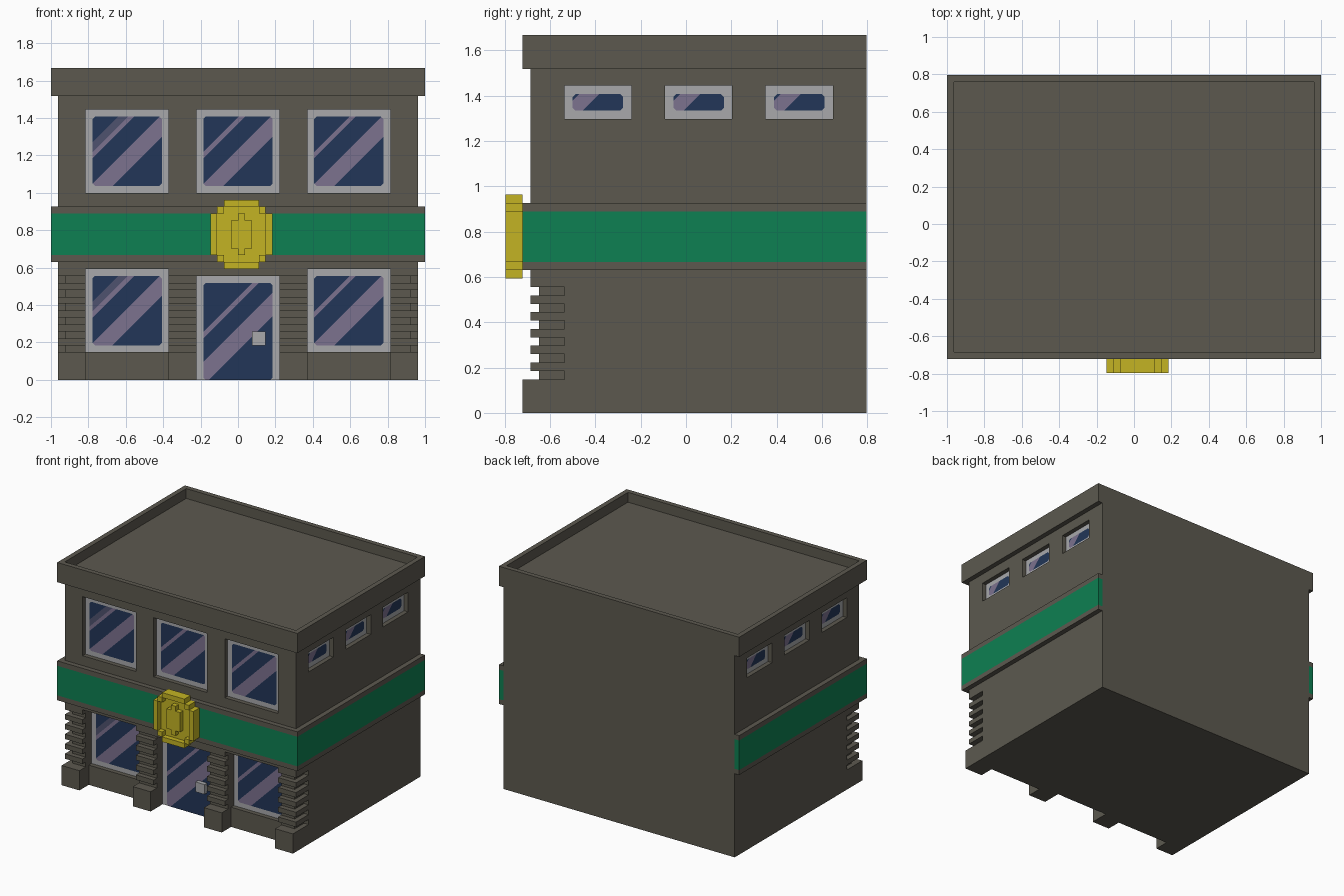
import bpy, bmesh, math
from mathutils import Matrix, Vector

if "Cube" in bpy.data.objects:
    bpy.data.objects.remove(bpy.data.objects["Cube"], do_unlink=True)

U = 1 / 27          # one building module
Y0 = 21.5           # modules from the foremost plane to the centre


def material(name, rgb):
    lin = [((c / 255 + 0.055) / 1.055) ** 2.4 for c in rgb] + [1]
    m = bpy.data.materials.new(name)
    m.diffuse_color = lin
    m.use_nodes = True
    m.node_tree.nodes["Principled BSDF"].inputs["Base Color"].default_value = lin
    return m


WALL = material("warm grey wall", (92, 89, 79))
GREEN = material("green band", (13, 128, 82))
GOLD = material("gold", (196, 180, 36))
FRAME = material("light grey frame", (168, 169, 171))
NAVY = material("navy glass", (34, 54, 88))
MAUVE = material("mauve reflection", (124, 114, 143))
DIM = material("dim reflection", (78, 82, 110))


def finish(name, bm, mats):
    """Turn a bmesh in modules (y counted from the front) into an object."""
    bmesh.ops.transform(bm, matrix=Matrix.Scale(U, 4) @ Matrix.Translation((0, -Y0, 0)),
                        verts=bm.verts)
    me = bpy.data.meshes.new(name)
    bm.to_mesh(me)
    bm.free()
    for m in mats:
        me.materials.append(m)
    ob = bpy.data.objects.new(name, me)
    bpy.context.collection.objects.link(ob)
    return ob


def add_box(bm, x0, x1, y0, y1, z0, z1):
    mat = (Matrix.Translation(((x0 + x1) / 2, (y0 + y1) / 2, (z0 + z1) / 2))
           @ Matrix.Diagonal((x1 - x0, y1 - y0, z1 - z0, 1)))
    bmesh.ops.create_cube(bm, size=1, matrix=mat)


def boxes(name, dims, *mats):
    bm = bmesh.new()
    for d in dims:
        add_box(bm, *d)
    return finish(name, bm, mats)


def cut(ob, dims):
    """Carve a group of separate boxes out of an object."""
    tool = boxes("cutter", dims, *ob.data.materials)
    tool.hide_render = True
    mod = ob.modifiers.new("cut", "BOOLEAN")
    mod.operation, mod.solver, mod.object = "DIFFERENCE", "EXACT", tool
    dg = bpy.context.evaluated_depsgraph_get()
    dg.update()
    new = bpy.data.meshes.new_from_object(ob.evaluated_get(dg))
    ob.modifiers.clear()
    ob.data = new
    bpy.data.objects.remove(tool, do_unlink=True)


def glass(name, origin, w, h, stripes, turn=0):
    """Pane with clipped corners, cut along diagonals into coloured stripes."""
    bm = bmesh.new()
    c = 0.35
    pts = [(c, 0), (w - c, 0), (w, c), (w, h - c), (w - c, h), (c, h), (0, h - c), (0, c)]
    bm.faces.new([bm.verts.new((x, 0, z)) for x, z in pts])
    for lo, hi, _ in stripes:
        for k in (lo, hi):
            bmesh.ops.bisect_plane(bm, geom=bm.verts[:] + bm.edges[:] + bm.faces[:],
                                   plane_co=(0, 0, k), plane_no=(-1, 0, 1))
    for f in bm.faces:
        p = f.calc_center_median()
        for lo, hi, idx in stripes:
            if lo < p.z - p.x < hi:
                f.material_index = idx
    bmesh.ops.transform(bm, verts=bm.verts, matrix=Matrix.Translation(Vector(origin))
                        @ Matrix.Rotation(math.radians(turn), 4, "Z"))
    return finish(name, bm, [NAVY, MAUVE, DIM])


# Main walls, carved from one block
walls = boxes("walls", [(-26, 26, 2, 43, 0, 41)], WALL)
SIDE_Y = (7, 19, 31)
cut(walls, [(-30, 30, 0, 3, 4, 50)])                                   # above the plinths
cut(walls, [(-22, -10, 0, 5, -1, 16), (10, 22, 0, 5, -1, 16),          # ground floor bays
            (-6, 6, 0, 6, -1, 15)])
cut(walls, [(x, x + 12, 0, 6, 4, 16) for x in (-22, 10)])              # lower windows
cut(walls, [(x, x + 12, 0, 4, 27, 39) for x in (-22, -6, 10)])         # upper windows
for x0, x1 in ((25, 28), (-28, -25)):
    cut(walls, [(x0, x1, y, y + 8, 35, 39) for y in SIDE_Y])           # side windows
cut(walls, [(-30, 30, 0, 4, z, z + 1) for z in range(4, 15, 2)])       # pilaster grooves
for x0, x1 in ((25, 28), (-28, -25)):
    cut(walls, [(x0, x1, 0, 7, z, z + 1) for z in range(4, 15, 2)])

# Cornice with sunken roof
cornice = boxes("roof_cornice", [(-27, 27, 2, 43, 41, 45)], WALL)
cut(cornice, [(-26, 26, 3, 42, 43, 47)])

# Band between the floors, green between two grey edges
bm = bmesh.new()
add_box(bm, -27, 27, 2, 42.98, 17, 25)
for z in (18, 24):
    bmesh.ops.bisect_plane(bm, geom=bm.verts[:] + bm.edges[:] + bm.faces[:],
                           plane_co=(0, 0, z), plane_no=(0, 0, 1))
for f in bm.faces:
    f.material_index = int(18 < f.calc_center_median().z < 24)
finish("floor_band", bm, [WALL, GREEN])

# Front windows: frame plate and striped pane
WIDE, THIN, FAINT = (-2.9, 0.3, 1), (4.0, 4.9, 1), (4.9, 6.3, 2)
for level, y, z, columns in (("lower", 6, 4, (-22, 10)), ("upper", 4, 27, (-22, -6, 10))):
    for x in columns:
        side = {-22: "right", -6: "middle", 10: "left"}[x]
        name = f"{level}_{side}_window"
        boxes(name + "_frame", [(x, x + 12, y - 0.1, y + 0.1, z, z + 12)], FRAME)
        stripes = [WIDE, THIN] + ([FAINT] if x == -22 else [])
        glass(name + "_glass", (x + 1, y - 0.16, z + 1), 10, 10, stripes)

# Door
boxes("door_frame", [(-6, 6, 5.9, 6.1, 0, 15)], FRAME)
glass("door_glass", (-5, 5.84, 0), 10, 14, [(-0.8, 2.6, 1), (6.0, 6.9, 1)])
boxes("door_handle", [(2, 4, 5, 6, 5, 7)], FRAME)

# Small windows on both sides
for s, side in ((1, "left"), (-1, "right")):
    for i, y in enumerate(SIDE_Y):
        name = f"{side}_side_window_{i + 1}"
        xs = sorted((s * 24.9, s * 25.1))
        boxes(name + "_frame", [(*xs, y, y + 8, 35, 39)], FRAME)
        start = y + 1 if s > 0 else y + 7
        glass(name + "_glass", (s * 25.16, start, 36), 6, 2, [(-1.2, 1.2, 1)], 90 * s)

# Round stepped badge with a raised rim
quarter = [(4.5, 3), (3.5, 3), (3.5, 4), (2.5, 4), (2.5, 5)]
outline = []
for sx, sz in ((1, 1), (-1, 1), (-1, -1), (1, -1)):
    step = quarter if sx * sz > 0 else quarter[::-1]
    outline += [(0.5 + sx * x, 21 + sz * z) for x, z in step]
bm = bmesh.new()
face = bm.faces.new([bm.verts.new((x, 0, z)) for x, z in outline])
ext = bmesh.ops.extrude_face_region(bm, geom=[face])
bmesh.ops.translate(bm, vec=(0, 2, 0),
                    verts=[g for g in ext["geom"] if isinstance(g, bmesh.types.BMVert)])
bmesh.ops.recalc_face_normals(bm, faces=bm.faces)
badge = finish("badge", bm, [GOLD])
cut(badge, [(-3, 4, -1, 1, 18, 24)])
cut(badge, [(-2, 3, -1, 1, 17, 25)])

# Raised cross on the badge
boxes("badge_emblem", [(0, 1, 0, 1, 18, 24), (-1, 0, 0, 1, 19, 23), (1, 2, 0, 1, 19, 23)], GOLD)
